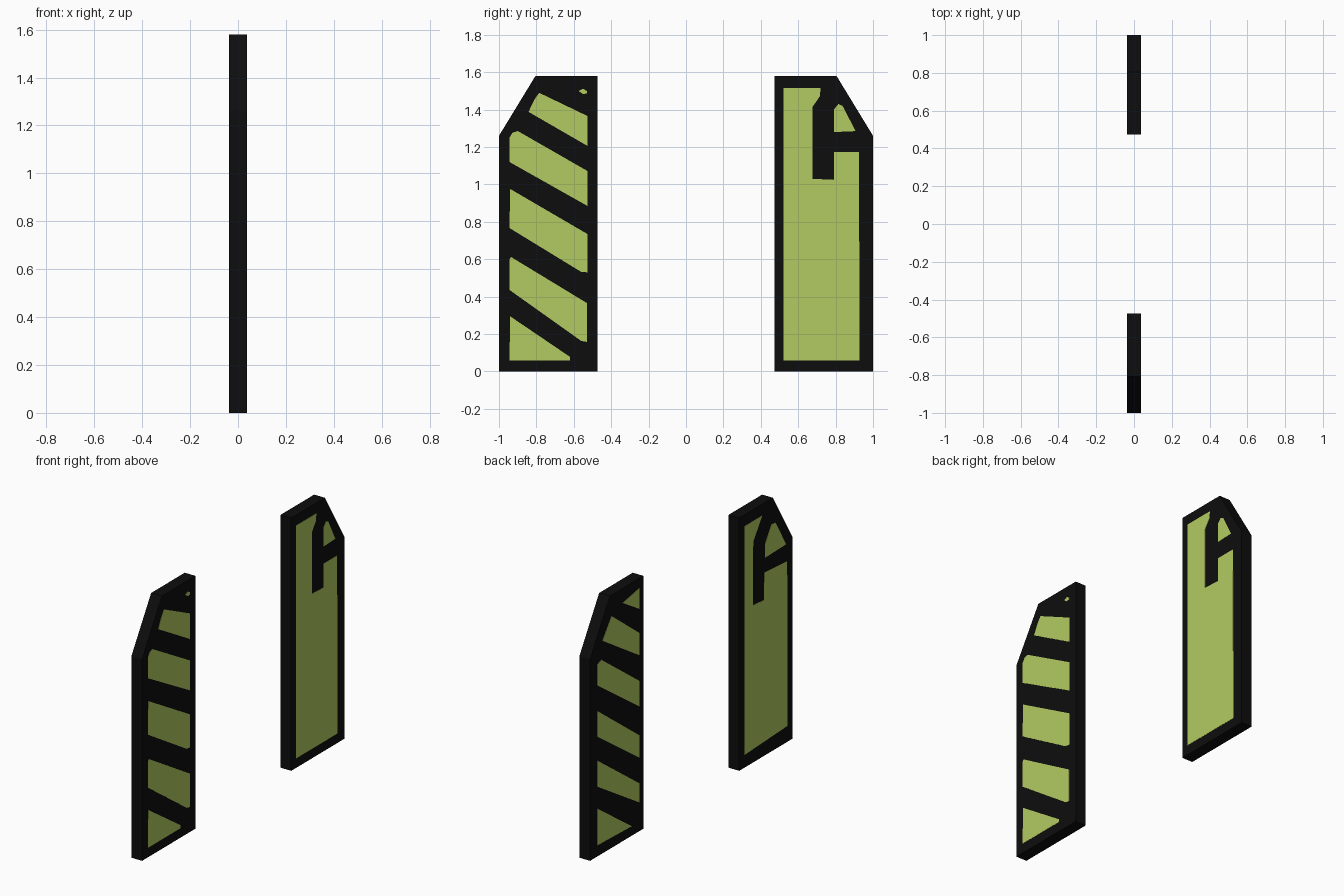
import bpy, bmesh

if "Cube" in bpy.data.objects:
    bpy.data.objects.remove(bpy.data.objects["Cube"])

HALF = 0.037    # half thickness of each panel
PAINT = 0.0012  # thickness of the painted plates


def material(name, rgb):
    m = bpy.data.materials.new(name)
    m.diffuse_color = (*rgb, 1)
    m.use_nodes = True
    m.node_tree.nodes["Principled BSDF"].inputs["Base Color"].default_value = m.diffuse_color
    return m


black = material("black", (0.004, 0.004, 0.004))
green = material("lime green", (0.45, 0.59, 0.12))


def slabs(name, outlines, side, x0, x1, mat):
    """Outlines of (distance from centre, height) extruded along x, on the +y or -y side."""
    bm = bmesh.new()
    for pts in outlines:
        f = bm.faces.new([bm.verts.new((x0, side * v, z)) for v, z in pts])
        ext = bmesh.ops.extrude_face_region(bm, geom=[f])["geom"]
        new = [g for g in ext if isinstance(g, bmesh.types.BMVert)]
        bmesh.ops.translate(bm, verts=new, vec=(x1 - x0, 0, 0))
        if not f.is_valid or len(f.link_loops if hasattr(f, "link_loops") else f.edges) == 0:
            continue
    # close any start cap that the extrusion removed
    open_edges = [e for e in bm.edges if e.is_boundary]
    if open_edges:
        bmesh.ops.holes_fill(bm, edges=open_edges, sides=0)
    bmesh.ops.recalc_face_normals(bm, faces=bm.faces[:])
    me = bpy.data.meshes.new(name)
    bm.to_mesh(me)
    bm.free()
    me.materials.append(mat)
    ob = bpy.data.objects.new(name, me)
    bpy.context.collection.objects.link(ob)


# Panel outline: one clipped outer top corner
PANEL = [(1, 0), (1, 1.26), (0.805, 1.58), (0.473, 1.58), (0.473, 0)]

# Slanted stripes, right-hand side
STRIPES_RIGHT = [
    [(.575, 1.50), (.55, 1.512), (.53, 1.50), (.53, 1.487), (.55, 1.483)],
    [(.785, 1.49), (.527, 1.366), (.527, 1.206), (.842, 1.388), (.81, 1.455)],
    [(.90, 1.286), (.527, 1.072), (.527, .885), (.944, 1.12), (.944, 1.25), (.928, 1.276)],
    [(.94, .976), (.527, .735), (.527, .53), (.56, .532), (.944, .767)],
    [(.935, .612), (.53, .366), (.53, .158), (.56, .163), (.944, .436), (.944, .60)],
    [(.94, .295), (.62, .078), (.62, .06), (.944, .06)],
]
# Slanted stripes, left-hand side (slightly lower and steeper)
STRIPES_LEFT = [
    [(.515, 1.52), (.515, 1.39), (.68, 1.49)],
    [(.79, 1.45), (.515, 1.24), (.515, 1.10), (.88, 1.33)],
    [(.89, 1.215), (.515, .94), (.515, .78), (.93, 1.07), (.93, 1.20)],
    [(.93, .91), (.515, .60), (.515, .46), (.93, .75)],
    [(.93, .60), (.515, .30), (.515, .18), (.93, .437)],
    [(.93, .30), (.59, .06), (.93, .07)],
]
# Broad field with a notch, plus a small window near the clipped corner
FIELD_RIGHT = [
    [(.52, 1.516), (.72, 1.516), (.715, 1.47), (.677, 1.415), (.677, 1.03), (.79, 1.025),
     (.79, 1.174), (.925, 1.174), (.928, .06), (.52, .06)],
    [(.79, 1.28), (.907, 1.285), (.837, 1.42), (.815, 1.43), (.79, 1.40)],
]
FIELD_LEFT = [
    [(.523, 1.51), (.70, 1.51), (.61, 1.38), (.605, .985), (.715, .975),
     (.72, 1.145), (.945, 1.13), (.95, .10), (.523, .08)],
    [(.725, 1.235), (.935, 1.24), (.83, 1.415), (.79, 1.42), (.725, 1.32)],
]

# The two panels
for side, label in ((-1, "front"), (1, "back")):
    slabs(label + "_panel", [PANEL], side, -HALF, HALF, black)

# Painted plates: striped and plain faces swap panels from one side to the other
for k, label, stripes, field in ((1, "right", STRIPES_RIGHT, FIELD_RIGHT),
                                 (-1, "left", STRIPES_LEFT, FIELD_LEFT)):
    inner, outer = k * (HALF - 0.001), k * (HALF + PAINT)
    slabs(label + "_stripes", stripes, -k, inner, outer, green)
    slabs(label + "_field", field, k, inner, outer, green)
